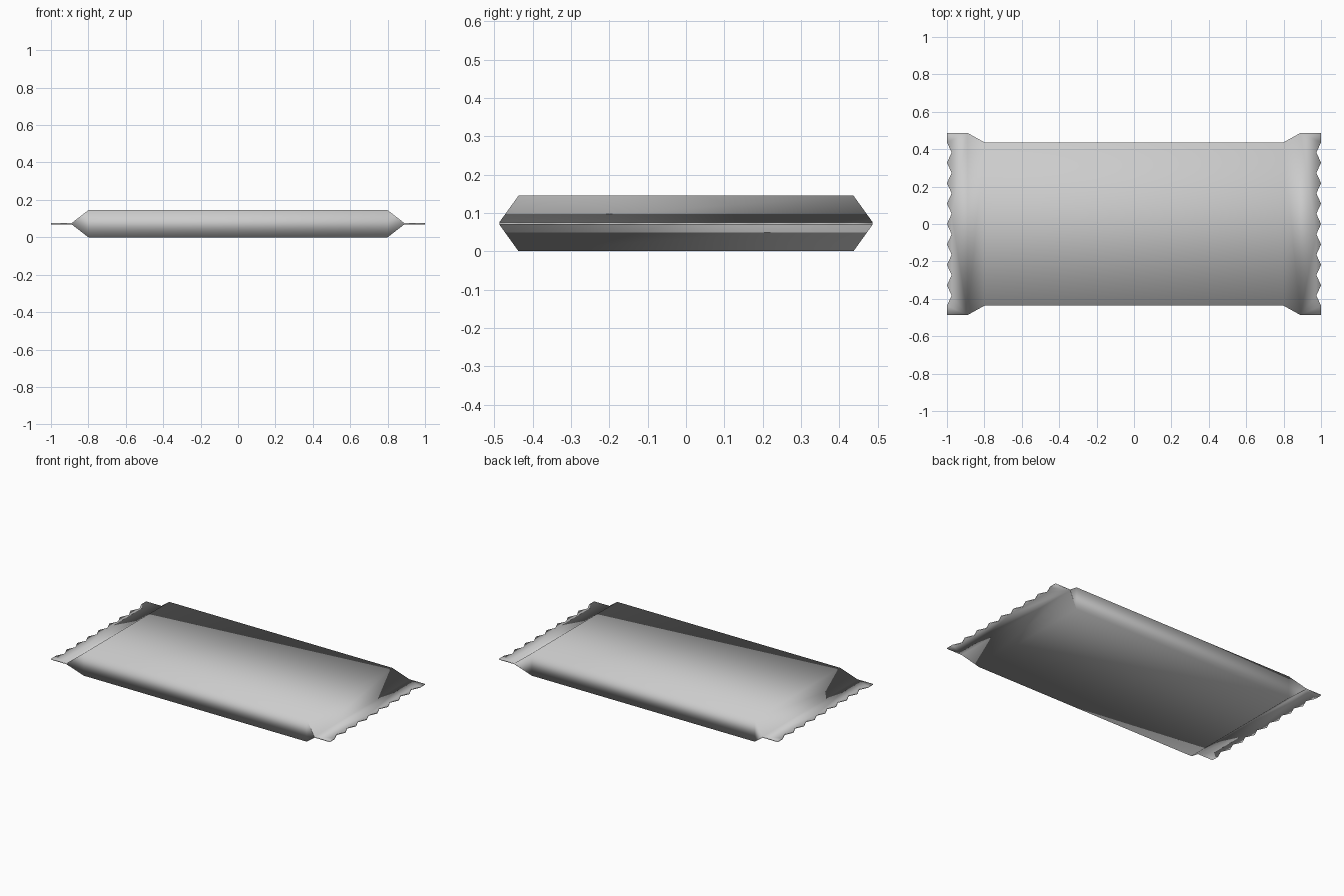
import bpy, bmesh

cube = bpy.data.objects.get("Cube")
if cube:
    bpy.data.objects.remove(cube, do_unlink=True)

foil = bpy.data.materials.new("grey_foil")
foil.use_nodes = True
colour = (0.6, 0.6, 0.6, 1)
foil.diffuse_color = colour
foil.node_tree.nodes["Principled BSDF"].inputs["Base Color"].default_value = colour

BODY_X, BODY_Y, HEIGHT = 0.80, 0.437, 0.145
SEAL_X, SEAL_Y, MID, HALF = 0.89, 0.487, 0.0725, 0.003
TEETH, DEPTH = 8, 0.025

# Zigzag outline of the crimped end, from back to front
edge = [(1.0, SEAL_Y)]
for i in range(2 * TEETH + 1):
    edge.append((1.0 - DEPTH * (i % 2), BODY_Y * (1 - i / TEETH)))
edge.append((1.0, -SEAL_Y))

bm = bmesh.new()


def ring(x, y, low, high):
    return [bm.verts.new((x, s * y, z)) for s, z in
            ((1, high), (-1, high), (-1, low), (1, low))]


def bridge(a, b):
    for i in range(4):
        j = (i + 1) % 4
        bm.faces.new((a[i], a[j], b[j], b[i]))


# Filled pouch, tapering to a flat crimped seal at each end
bodies = []
for side in (-1, 1):
    body = ring(side * BODY_X, BODY_Y, 0, HEIGHT)
    neck = ring(side * SEAL_X, SEAL_Y, MID - HALF, MID + HALF)
    bridge(body, neck)
    bodies.append(body)
    top = [bm.verts.new((side * x, y, MID + HALF)) for x, y in edge]
    low = [bm.verts.new((side * x, y, MID - HALF)) for x, y in edge]
    bm.faces.new([neck[0]] + top + [neck[1]])
    bm.faces.new([neck[3]] + low + [neck[2]])
    for i in range(len(edge) - 1):
        bm.faces.new((top[i], top[i + 1], low[i + 1], low[i]))
    bm.faces.new((neck[0], top[0], low[0], neck[3]))
    bm.faces.new((neck[1], top[-1], low[-1], neck[2]))
bridge(*bodies)
bmesh.ops.recalc_face_normals(bm, faces=bm.faces[:])
bmesh.ops.triangulate(bm, faces=[f for f in bm.faces if len(f.verts) > 4])
for f in bm.faces:
    f.smooth = True

mesh = bpy.data.meshes.new("wrapper")
bm.to_mesh(mesh)
bm.free()
mesh.materials.append(foil)
wrapper = bpy.data.objects.new("wrapper", mesh)
bpy.context.collection.objects.link(wrapper)
